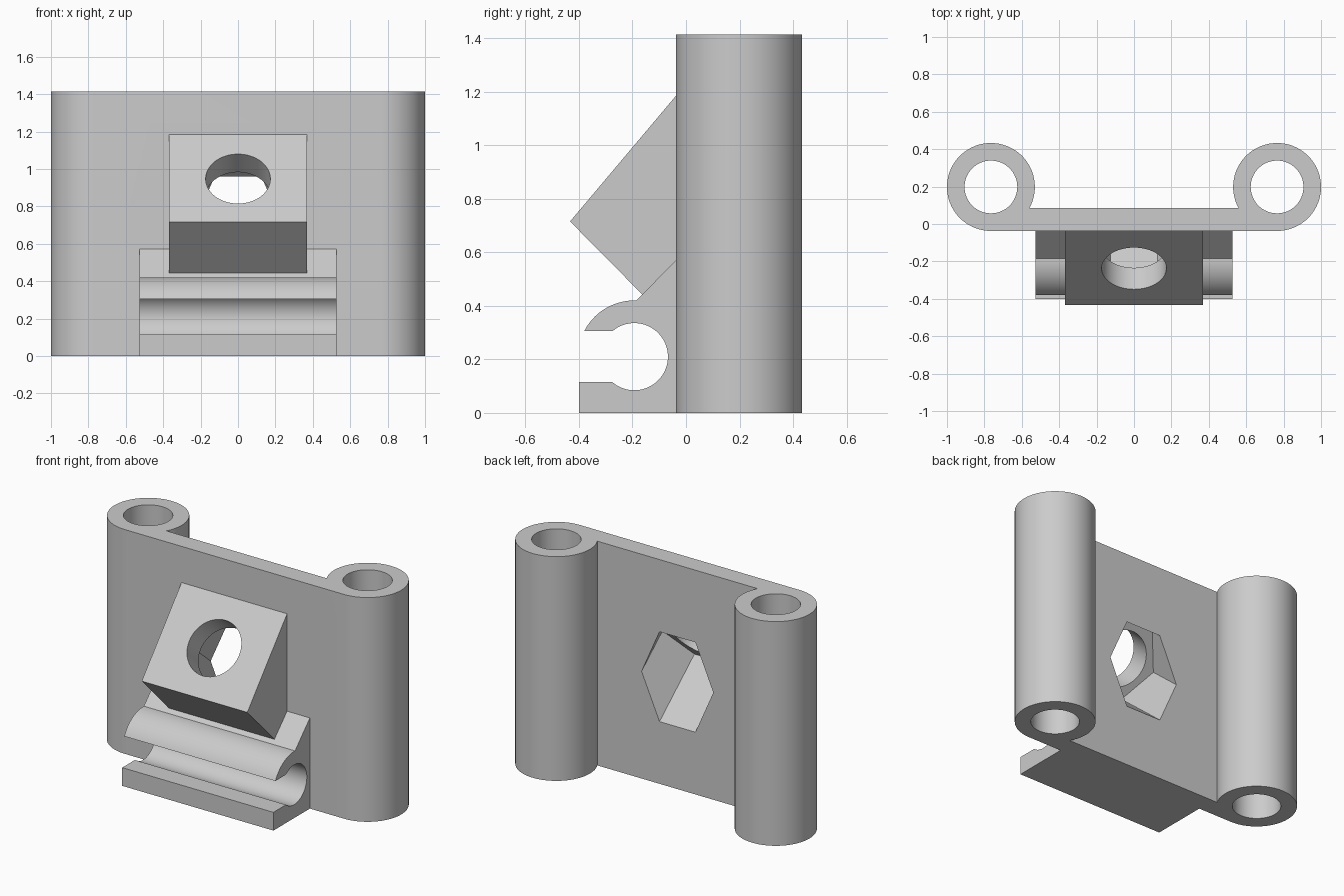
import bpy, bmesh, math
from mathutils import Matrix, Vector

if "Cube" in bpy.data.objects:
    bpy.data.objects.remove(bpy.data.objects["Cube"])

grey = bpy.data.materials.new("plain grey")
grey.diffuse_color = (0.6, 0.6, 0.6, 1)
grey.use_nodes = True
grey.node_tree.nodes["Principled BSDF"].inputs["Base Color"].default_value = grey.diffuse_color


def arc(cx, cy, r, a0, a1, n):
    """Points on an arc, angles in degrees."""
    angles = [math.radians(a0 + (a1 - a0) * i / n) for i in range(n + 1)]
    return [(cx + r * math.cos(a), cy + r * math.sin(a)) for a in angles]


def prism(name, points, offset):
    """Closed solid made by sweeping a planar outline along an offset."""
    bm = bmesh.new()
    face = bm.faces.new([bm.verts.new(p) for p in points])
    swept = bmesh.ops.extrude_face_region(bm, geom=[face])["geom"]
    bmesh.ops.translate(bm, vec=offset,
                        verts=[g for g in swept if isinstance(g, bmesh.types.BMVert)])
    bmesh.ops.recalc_face_normals(bm, faces=bm.faces)
    return to_object(name, bm)


def cylinder(name, radius, sides, start, end, spin=0):
    """Cylinder between two points; spin turns it about its own axis."""
    start, end = Vector(start), Vector(end)
    axis = end - start
    bm = bmesh.new()
    turn = axis.to_track_quat('Z', 'X').to_matrix().to_4x4()
    bmesh.ops.create_cone(bm, cap_ends=True, segments=sides, radius1=radius,
                          radius2=radius, depth=axis.length,
                          matrix=Matrix.Translation((start + end) / 2) @ turn
                          @ Matrix.Rotation(spin, 4, 'Z'))
    return to_object(name, bm)


def to_object(name, bm):
    mesh = bpy.data.meshes.new(name)
    bm.to_mesh(mesh)
    bm.free()
    mesh.materials.append(grey)
    obj = bpy.data.objects.new(name, mesh)
    bpy.context.collection.objects.link(obj)
    return obj


def combine(body, tool, operation):
    """Apply a boolean and remove the tool."""
    mod = body.modifiers.new("combine", 'BOOLEAN')
    mod.object, mod.operation, mod.solver = tool, operation, 'EXACT'
    bpy.context.view_layer.objects.active = body
    bpy.ops.object.modifier_apply(modifier=mod.name)
    bpy.data.objects.remove(tool)


HEIGHT, FRONT, BACK = 1.413, -0.037, 0.085
TUBE_X, TUBE_Y, TUBE_R = 0.765, 0.198, 0.235

# Back plate with a tube wrapped along each side edge
meet = 180 + math.degrees(math.asin((TUBE_Y - BACK) / TUBE_R))
half = arc(TUBE_X, TUBE_Y, TUBE_R, -90, meet, 60)
outline = half + [(-x, y) for x, y in reversed(half)]
bracket = prism("bracket", [(x, y, 0) for x, y in outline], (0, 0, HEIGHT))

# Spring clip with an open round channel
cy, cz = -0.193, 0.21
clip = [(0, 0), (-0.4, 0), (-0.4, 0.115)]
clip += arc(cy, cz, 0.1255, 229.2, 490.8, 48)
clip += arc(cy, cz, 0.21, 153.1, 90, 20) + [(-0.185, 0.42), (0, 0.609)]
combine(bracket, prism("clip", [(-0.527, y, z) for y, z in clip], (1.054, 0, 0)), 'UNION')

# Tilted wedge block
tip, top = Vector((0, -0.433, 0.715)), Vector((0, FRONT, 1.185))
slope = (top - tip).normalized()
inner = top + slope * 0.05
wedge = [(-0.368, p[0], p[1]) for p in
         [(tip.y, tip.z), (inner.y, inner.z), (inner.y, 0.44), (-0.163, 0.442)]]
combine(bracket, prism("wedge", wedge, (0.736, 0, 0)), 'UNION')

# Bolt hole square to the sloped face, opening into a hexagonal nut pocket
inward = Vector((0, slope.z, -slope.y))
centre = tip + slope * ((0.947 - tip.z) / slope.z)
combine(bracket, cylinder("bolt_hole", 0.173, 64, centre - inward * 0.2,
                          centre + inward * 0.3), 'DIFFERENCE')
pocket = cylinder("nut_pocket", 0.25, 6, centre + inward * 0.15, centre + inward * 0.9)
# turn the hexagon so that two corners point sideways
corner = max(pocket.data.vertices, key=lambda v: abs(v.co.x))
if abs(corner.co.x) < 0.245:
    bpy.data.objects.remove(pocket)
    pocket = cylinder("nut_pocket", 0.25, 6, centre + inward * 0.15,
                      centre + inward * 0.9, math.pi / 6)
combine(bracket, pocket, 'DIFFERENCE')

# Bores through both tubes
for side in (-1, 1):
    x = side * TUBE_X
    combine(bracket, cylinder("bore", 0.141, 64, (x, TUBE_Y, -0.1),
                              (x, TUBE_Y, HEIGHT + 0.1)), 'DIFFERENCE')

# Smooth round surfaces, crisp edges
bpy.ops.object.select_all(action='DESELECT')
bracket.select_set(True)
bpy.context.view_layer.objects.active = bracket
bpy.ops.object.shade_smooth_by_angle(angle=math.radians(25))
